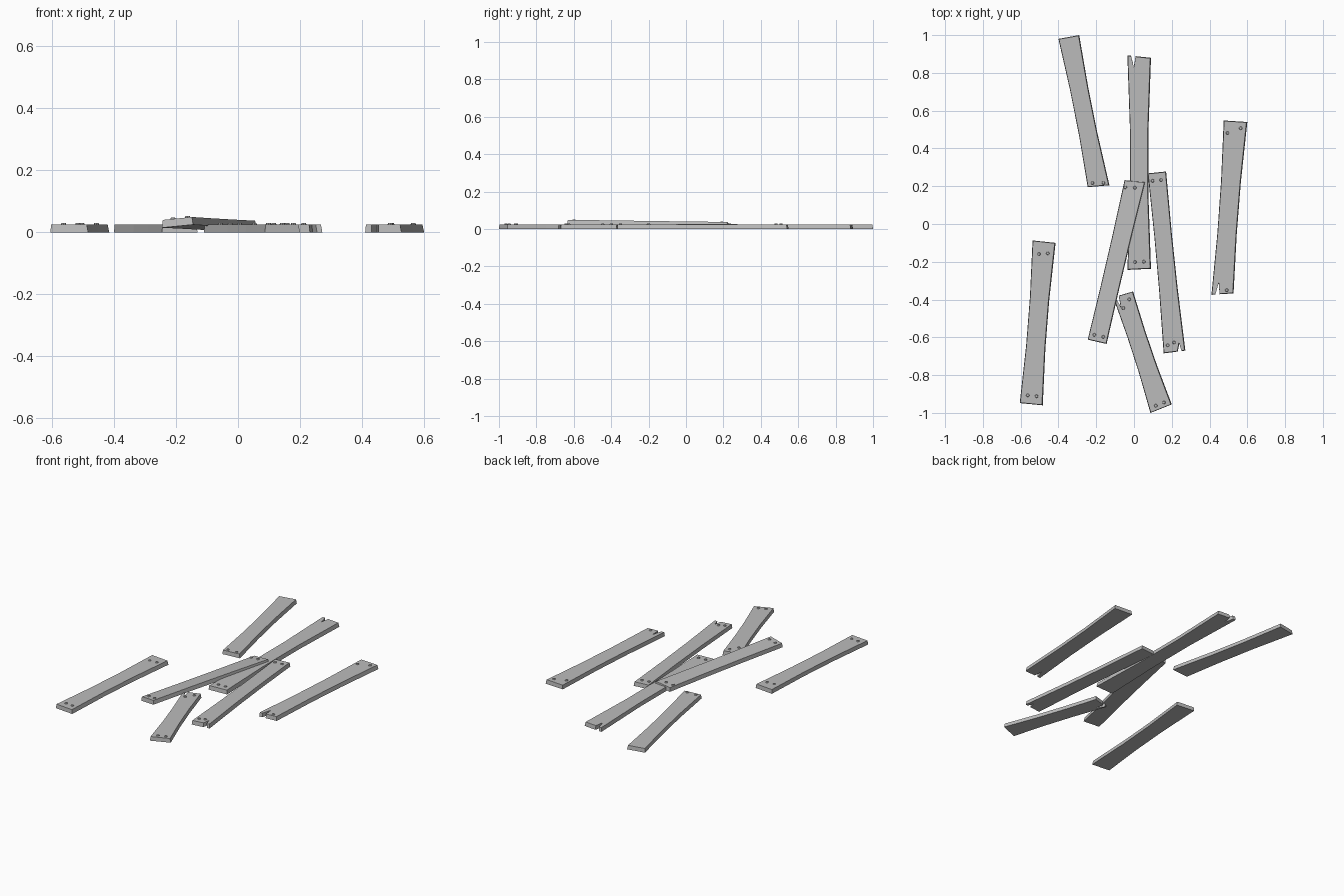
import bpy, bmesh
from mathutils import Vector, Matrix

cube = bpy.data.objects.get("Cube")
if cube:
    bpy.data.objects.remove(cube, do_unlink=True)

THICK = 0.025
NEAR, FAR = 0, 1


def make_material(name, colour):
    mat = bpy.data.materials.new(name)
    mat.use_nodes = True
    mat.diffuse_color = colour
    mat.node_tree.nodes["Principled BSDF"].inputs["Base Color"].default_value = colour
    return mat


grey = make_material("weathered grey", (0.5, 0.5, 0.5, 1))


def add_object(name, bm):
    bmesh.ops.recalc_face_normals(bm, faces=bm.faces)
    mesh = bpy.data.meshes.new(name)
    bm.to_mesh(mesh)
    bm.free()
    mesh.materials.append(grey)
    obj = bpy.data.objects.new(name, mesh)
    bpy.context.collection.objects.link(obj)
    return obj


def surface(corners, u, v):
    """Point on the plank underside; u runs across it, v from near to far."""
    near_l, near_r, far_l, far_r = corners
    return near_l.lerp(near_r, u).lerp(far_l.lerp(far_r, u), v)


def outline(waist, notch, length):
    """Waisted plank outline in (u, v), with an optional split in one end."""
    def split(end):
        if not notch or notch[0] != end:
            return []
        _, u, depth = notch
        tip = abs(end - depth / length)
        cut = [(u - 0.1, end), (u + 0.02, tip), (u + 0.1, end)]
        return cut if end == NEAR else cut[::-1]

    right = [(1 - waist, 0.35), (1 - waist, 0.65)]
    left = [(waist, 0.65), (waist, 0.35)]
    return [(0, 0), *split(NEAR), (1, 0), *right, (1, 1), *split(FAR), (0, 1), *left]


def build_plank(name, near_l, near_r, far_l, far_r, waist=0.05, notch=None,
                nails=(), heights=(0, 0, 0, 0)):
    corners = [Vector((*p, z)) for p, z in zip((near_l, near_r, far_l, far_r), heights)]
    length = (corners[2] - corners[0]).length
    up = Vector((0, 0, THICK))

    # Board: underside and slightly narrower top, joined by side faces
    bm = bmesh.new()
    points = outline(waist, notch, length)
    low = [bm.verts.new(surface(corners, u, v)) for u, v in points]
    high = [bm.verts.new(surface(corners, 0.02 + 0.94 * u, 0.003 + 0.994 * v) + up)
            for u, v in points]
    bm.faces.new(low[::-1])
    bm.faces.new(high)
    for i in range(len(points)):
        j = (i + 1) % len(points)
        bm.faces.new((low[i], low[j], high[j], high[i]))
    bmesh.ops.triangulate(bm, faces=[f for f in bm.faces if len(f.verts) > 4])
    add_object(name, bm)

    # Nail heads: (end, position across, distance from the end)
    if nails:
        bm = bmesh.new()
        for end, u, dist in nails:
            place = surface(corners, u, abs(end - dist / length)) + up
            bmesh.ops.create_cone(bm, cap_ends=True, segments=8, radius1=0.011,
                                  radius2=0.007, depth=0.01,
                                  matrix=Matrix.Translation(place))
        add_object(name + "_nails", bm)


def pair(end, dist_l=0.045, dist_r=0.045, u_l=0.32, u_r=0.7):
    return [(end, u_l, dist_l), (end, u_r, dist_r)]


build_plank("back_plank", (-0.245, 0.195), (-0.13, 0.205), (-0.4, 0.98), (-0.29, 1.0),
            waist=0.07, nails=pair(NEAR, 0.02, 0.015, 0.25, 0.75))

build_plank("centre_plank", (-0.035, -0.243), (0.09, -0.237), (-0.035, 0.893), (0.09, 0.88),
            waist=0.11, notch=(FAR, 0.25, 0.058), nails=pair(NEAR, 0.04, 0.04))

build_plank("far_left_plank", (0.41, -0.375), (0.527, -0.367), (0.475, 0.548), (0.6, 0.54),
            waist=0.07, notch=(NEAR, 0.27, 0.06),
            nails=pair(FAR, 0.065, 0.035, 0.2, 0.74) + [(NEAR, 0.68, 0.02)])

build_plank("far_right_plank", (-0.605, -0.948), (-0.483, -0.96), (-0.537, -0.087),
            (-0.415, -0.1), waist=0.08,
            nails=pair(NEAR, 0.045, 0.045) + pair(FAR, 0.068, 0.06))

build_plank("leaning_plank", (-0.245, -0.612), (-0.145, -0.635), (-0.05, 0.232), (0.06, 0.222),
            waist=0.03, heights=(0.015, 0.025, 0.004, 0.013),
            nails=pair(NEAR, 0.032, 0.032, 0.28, 0.75) + pair(FAR, 0.038, 0.035, 0.12, 0.57))

build_plank("left_plank", (0.157, -0.685), (0.272, -0.67), (0.073, 0.268), (0.17, 0.278),
            notch=(NEAR, 0.75, 0.045), heights=(0, 0, 0.001, 0.001),
            nails=pair(NEAR, 0.04, 0.05, 0.22, 0.52) + pair(FAR, 0.042, 0.042, 0.22, 0.68))

build_plank("front_plank", (0.087, -1.0), (0.2, -0.955), (-0.11, -0.388), (-0.005, -0.357),
            waist=0.06, notch=(FAR, 0.18, 0.06),
            nails=pair(NEAR, 0.025, 0.025) + pair(FAR, 0.07, 0.035, 0.3, 0.7))
